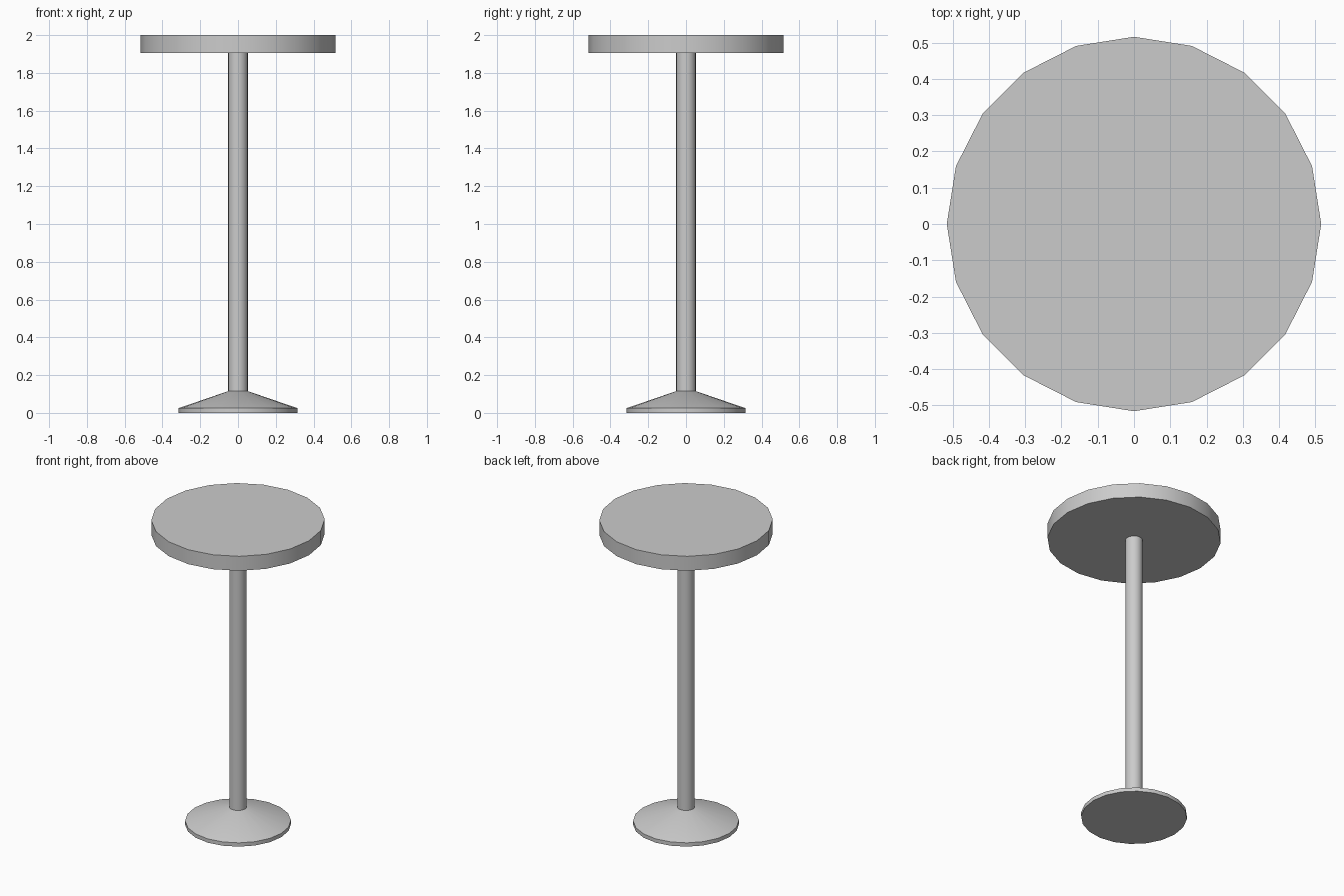
import bpy
import bmesh
import math

if "Cube" in bpy.data.objects:
    bpy.data.objects.remove(bpy.data.objects["Cube"])

SIDES = 20


def lathe(name, profile):
    """Spin a (radius, z) profile around z; a radius of 0 closes the end."""
    bm = bmesh.new()
    verts = [bm.verts.new((r, 0, z)) for r, z in profile]
    edges = [bm.edges.new(pair) for pair in zip(verts, verts[1:])]
    bmesh.ops.spin(bm, geom=verts + edges, cent=(0, 0, 0), axis=(0, 0, 1),
                   angle=math.tau, steps=SIDES)
    bmesh.ops.remove_doubles(bm, verts=bm.verts, dist=0.0005)
    bmesh.ops.recalc_face_normals(bm, faces=bm.faces)
    mesh = bpy.data.meshes.new(name)
    bm.to_mesh(mesh)
    bm.free()
    obj = bpy.data.objects.new(name, mesh)
    bpy.context.collection.objects.link(obj)
    bpy.ops.object.select_all(action='DESELECT')
    obj.select_set(True)
    bpy.context.view_layer.objects.active = obj
    bpy.ops.object.shade_smooth_by_angle(angle=math.radians(30))
    return obj


# Flared foot with a thin upright rim
lathe("base", [(0, 0), (0.315, 0), (0.315, 0.025), (0.052, 0.115), (0, 0.115)])

# Central column
lathe("pole", [(0.052, 0.115), (0.052, 1.905)])

# Thick round top
lathe("table_top", [(0, 1.905), (0.516, 1.905), (0.516, 2.0), (0, 2.0)])
